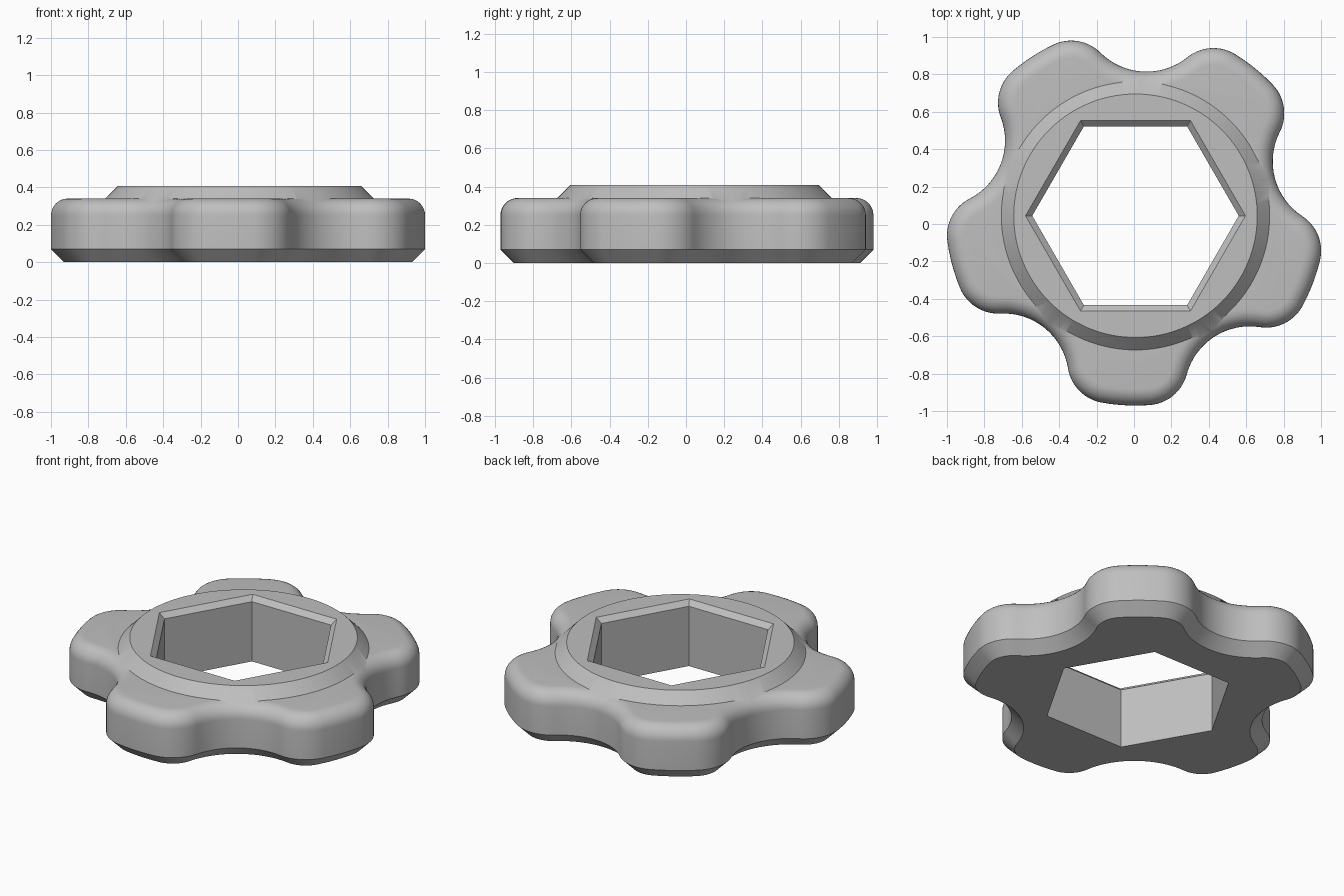
import bpy, bmesh
from math import sin, cos, pi, radians, atan2, sqrt
from mathutils import Vector

CENTRE = Vector((0.008, 0.044, 0))
LOBES = 5
FIRST_LOBE = radians(267)
TOP, COLLAR_TOP = 0.34, 0.407
CHAMFER, FILLET = 0.07, 0.09

cube = bpy.data.objects.get("Cube")
if cube:
    bpy.data.objects.remove(cube)

grey = bpy.data.materials.new("light grey")
grey.use_nodes = True
grey.diffuse_color = (0.52, 0.52, 0.52, 1)
grey.node_tree.nodes["Principled BSDF"].inputs["Base Color"].default_value = grey.diffuse_color


def polar(radius, angle, z=0.0):
    return Vector((radius * cos(angle), radius * sin(angle), z))


def loft(name, rings):
    """Solid through a stack of equal-length rings, capped at both ends."""
    bm = bmesh.new()
    loops = [[bm.verts.new(p + CENTRE) for p in ring] for ring in rings]
    n = len(loops[0])
    for low, high in zip(loops, loops[1:]):
        for i in range(n):
            j = (i + 1) % n
            bm.faces.new((low[i], low[j], high[j], high[i]))
    bm.faces.new(loops[0][::-1])
    bm.faces.new(loops[-1])
    bmesh.ops.recalc_face_normals(bm, faces=bm.faces)
    mesh = bpy.data.meshes.new(name)
    bm.to_mesh(mesh)
    bm.free()
    mesh.materials.append(grey)
    obj = bpy.data.objects.new(name, mesh)
    bpy.context.collection.objects.link(obj)
    return obj


def round_ring(radius, z, sides):
    return [polar(radius, 2 * pi * i / sides, z) for i in range(sides)]


# Lobed outline: tangent arcs for the corners, tip and valley of each lobe
def lobed_outline():
    tip_r, corner_r, valley_floor = 1.015, 0.222, 0.772
    corner_d, spread = tip_r - corner_r, radians(7.3)
    half = pi / LOBES
    corner = polar(corner_d, spread - half)
    gap = valley_floor - corner.x
    valley_r = (gap ** 2 + corner.y ** 2 - corner_r ** 2) / (2 * (corner_r - gap))
    valley_d = valley_floor + valley_r
    turn = half + atan2(-corner.y, valley_d - corner.x)
    arcs = [
        (corner_d, -spread, corner_r, -turn, -spread, 14),
        (0, 0, tip_r, -spread, spread, 5),
        (corner_d, spread, corner_r, spread, turn, 14),
        (valley_d, half, -valley_r, turn, 2 * half - turn, 16),
    ]
    outline = []
    for k in range(LOBES):
        axis = FIRST_LOBE + 2 * half * k
        for dist, angle, radius, start, end, steps in arcs:
            for i in range(steps):
                normal = polar(1, axis + start + (end - start) * i / steps)
                outline.append((polar(dist, axis + angle) + normal * radius, normal))
    return outline


# Body: chamfered below, rounded above
outline = lobed_outline()
profile = [(CHAMFER, 0), (0, CHAMFER)]
for i in range(9):
    a = pi / 2 * i / 8
    profile.append((FILLET * (1 - cos(a)), TOP - FILLET * (1 - sin(a))))
body = loft("lobed_knob", [[p - n * inset + Vector((0, 0, z)) for p, n in outline]
                           for inset, z in profile])

# Raised conical collar
collar = loft("collar", [round_ring(r, z, 128) for r, z in
                         ((0.62, 0.2), (0.747, 0.31), (0.651, COLLAR_TOP))])

# Hexagonal bore with a bevelled mouth
bore = loft("hex_bore_cutter", [round_ring(r, z, 6) for r, z in
                                ((0.552, -0.1), (0.552, COLLAR_TOP - 0.03),
                                 (0.588, COLLAR_TOP), (0.65, COLLAR_TOP + 0.052))])

# Join the collar, cut the bore, then remove the helpers
bpy.ops.object.select_all(action='DESELECT')
bpy.context.view_layer.objects.active = body
body.select_set(True)
for helper, operation in ((collar, 'UNION'), (bore, 'DIFFERENCE')):
    helper.hide_render = True
    mod = body.modifiers.new(helper.name, 'BOOLEAN')
    mod.operation = operation
    mod.solver = 'EXACT'
    mod.object = helper
    bpy.ops.object.modifier_apply(modifier=mod.name)
    bpy.data.objects.remove(helper)

bpy.ops.object.shade_smooth_by_angle(angle=radians(30))
